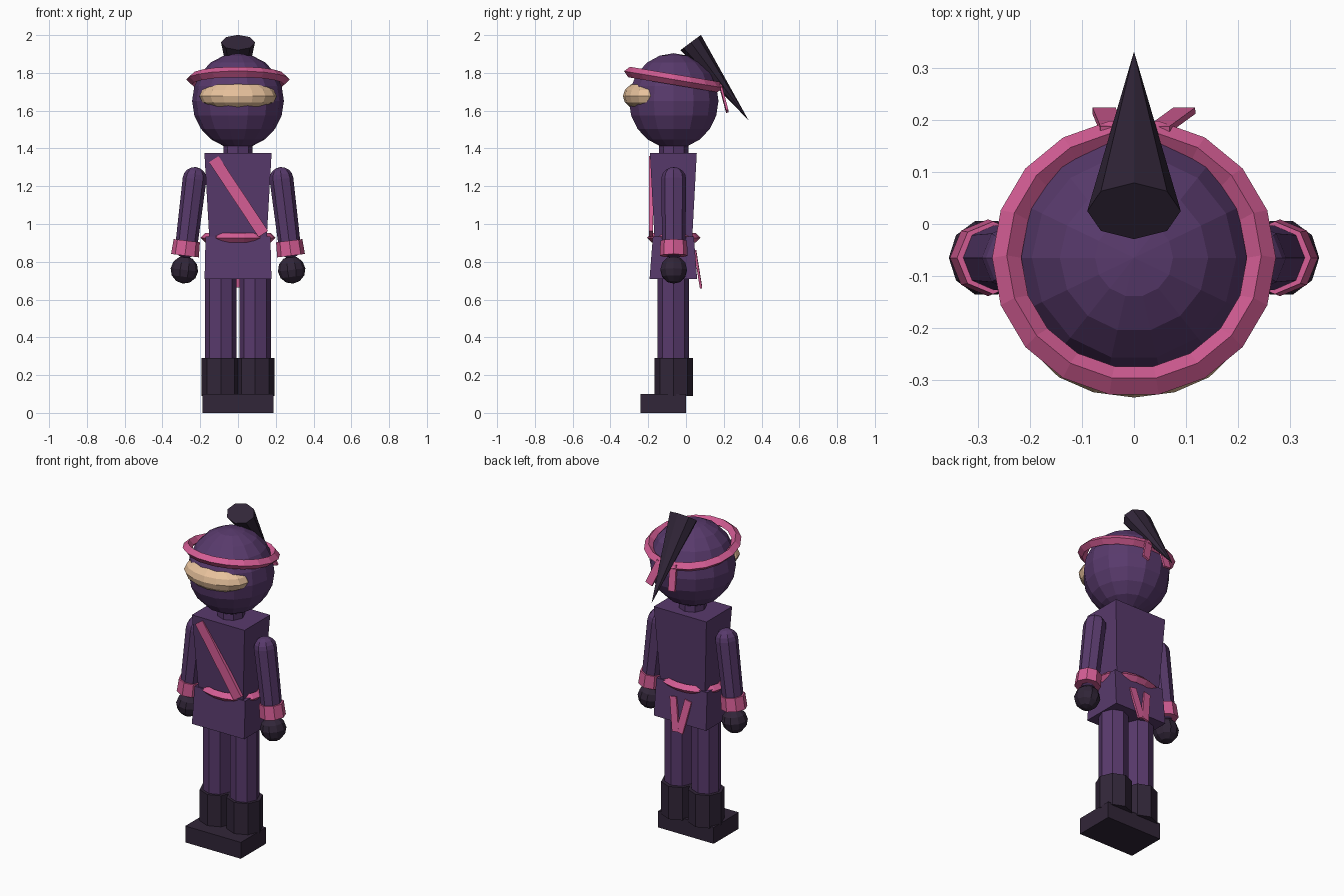
import bpy, bmesh, math
from mathutils import Matrix, Vector, Euler

cube = bpy.data.objects.get("Cube")
if cube:
    bpy.data.objects.remove(cube, do_unlink=True)

CY = -0.065  # depth of the body's axis


def material(name, rgb):
    m = bpy.data.materials.new(name)
    m.use_nodes = True
    m.diffuse_color = (*rgb, 1)
    m.node_tree.nodes["Principled BSDF"].inputs["Base Color"].default_value = (*rgb, 1)
    return m


purple = material("purple cloth", (0.098, 0.042, 0.15))
dark = material("dark leather", (0.031, 0.019, 0.04))
pink = material("pink ribbon", (0.66, 0.11, 0.30))
skin = material("skin", (0.82, 0.55, 0.34))


def place(bm, name, mat, loc, rot=(0, 0, 0), scale=(1, 1, 1)):
    """Bake the transform into the mesh and link it as a named object."""
    bm.transform(Matrix.LocRotScale(Vector(loc), Euler(rot), Vector(scale)))
    bmesh.ops.recalc_face_normals(bm, faces=bm.faces)
    me = bpy.data.meshes.new(name)
    bm.to_mesh(me)
    bm.free()
    me.materials.append(mat)
    ob = bpy.data.objects.new(name, me)
    bpy.context.collection.objects.link(ob)
    return ob


def box(name, mat, loc, size, rot=(0, 0, 0), taper=(1, 1)):
    """Box whose top face is scaled by taper."""
    bm = bmesh.new()
    bmesh.ops.create_cube(bm, size=1)
    for v in bm.verts:
        if v.co.z > 0:
            v.co.x *= taper[0]
            v.co.y *= taper[1]
    bm.transform(Matrix.Diagonal((*size, 1)))
    return place(bm, name, mat, loc, rot)


def tube(name, mat, loc, r1, r2, depth, rot=(0, 0, 0), scale=(1, 1, 1), sides=8):
    bm = bmesh.new()
    bmesh.ops.create_cone(bm, cap_ends=True, segments=sides,
                          radius1=r1, radius2=r2, depth=depth)
    return place(bm, name, mat, loc, rot, scale)


def ball(name, mat, loc, radii, sides, rings, rot=(0, 0, 0), stretch=0):
    """Ellipsoid, or a capsule when stretch pulls its halves apart."""
    bm = bmesh.new()
    bmesh.ops.create_uvsphere(bm, u_segments=sides, v_segments=rings, radius=1)
    bm.transform(Matrix.Diagonal((*radii, 1)) @ Matrix.Rotation(math.pi / 2, 4, "Z"))
    for v in bm.verts:
        v.co.z += stretch / 2 if v.co.z > -1e-4 else -stretch / 2
    return place(bm, name, mat, loc, rot)


def ring(name, mat, loc, rx, ry, minor, rot=(0, 0, 0), sides=18):
    """Oval ring with a diamond cross-section."""
    bm = bmesh.new()
    loops = []
    for i in range(sides):
        a = math.tau * i / sides
        loops.append([bm.verts.new(((rx + minor * math.cos(b)) * math.cos(a),
                                    (ry + minor * math.cos(b)) * math.sin(a),
                                    minor * math.sin(b)))
                      for b in (k * math.pi / 2 for k in range(4))])
    for i in range(sides):
        p, q = loops[i], loops[(i + 1) % sides]
        for k in range(4):
            n = (k + 1) % 4
            bm.faces.new((p[k], q[k], q[n], p[n]))
    return place(bm, name, mat, loc, rot)


# Head, face opening and neck
ball("head", purple, (0, CY, 1.652), (0.243, 0.243, 0.252), 14, 10)
ball("face_opening", skin, (0, -0.2, 1.677), (0.205, 0.134, 0.085), 16, 8)
tube("neck", purple, (0, CY, 1.39), 0.077, 0.077, 0.1)

# Headband with two tails at the back
ring("headband", pink, (0, CY, 1.765), 0.245, 0.243, 0.028, (math.radians(-9.5), 0, 0))
box("headband_tail_left", pink, (0.072, 0.2, 1.665), (0.045, 0.012, 0.15),
    (math.radians(14), math.radians(-20), 0))
box("headband_tail_right", pink, (-0.05, 0.2, 1.665), (0.045, 0.012, 0.15),
    (math.radians(14), math.radians(6), 0))

# Swept-back ponytail: a cone running from its blunt end to its tip
blunt, tip = Vector((0, 0.025, 1.961)), Vector((0, 0.332, 1.548))
axis = tip - blunt
tube("ponytail", dark, (blunt + tip) / 2, 0.09, 0, axis.length,
     (-math.atan2(axis.y, axis.z), 0, 0), (1, 0.75, 1))

# Torso, hips, belt and sash
box("torso", purple, (0, -0.067, 1.15), (0.304, 0.2, 0.45), taper=(1.17, 1.24))
box("hips", purple, (0, -0.067, 0.822), (0.354, 0.252, 0.225), taper=(0.97, 0.86))
ring("belt", pink, (0, CY, 0.927), 0.172, 0.117, 0.026)
box("sash", pink, (0.003, -0.186, 1.145), (0.06, 0.02, 0.475),
    (0, math.radians(-33.5), 0))

# Arms, cuffs, hands, legs, boots and belt tails, on both sides
for side, s in (("left", 1), ("right", -1)):
    lean = (0, math.radians(-7) * s, 0)
    ball("arm_" + side, purple, (0.252 * s, CY, 1.06), (0.063, 0.066, 0.063), 8, 8,
         lean, stretch=0.36)
    tube("cuff_" + side, pink, (0.276 * s, CY, 0.872), 0.074, 0.07, 0.08, lean)
    ball("hand_" + side, dark, (0.284 * s, CY, 0.757), (0.073, 0.074, 0.073), 10, 6, lean)
    tube("leg_" + side, purple, (0.091 * s, CY - 0.002, 0.48), 0.083, 0.083, 0.5)
    tube("boot_" + side, dark, (0.091 * s, CY, 0.19), 0.102, 0.102, 0.2)
    box("foot_" + side, dark, (0.094 * s, -0.12, 0.05), (0.188, 0.242, 0.1))
    box("belt_tail_" + side, pink, (0.032 * s, 0.064, 0.76), (0.045, 0.012, 0.2),
        (math.radians(9), math.radians(11) * s, 0))
